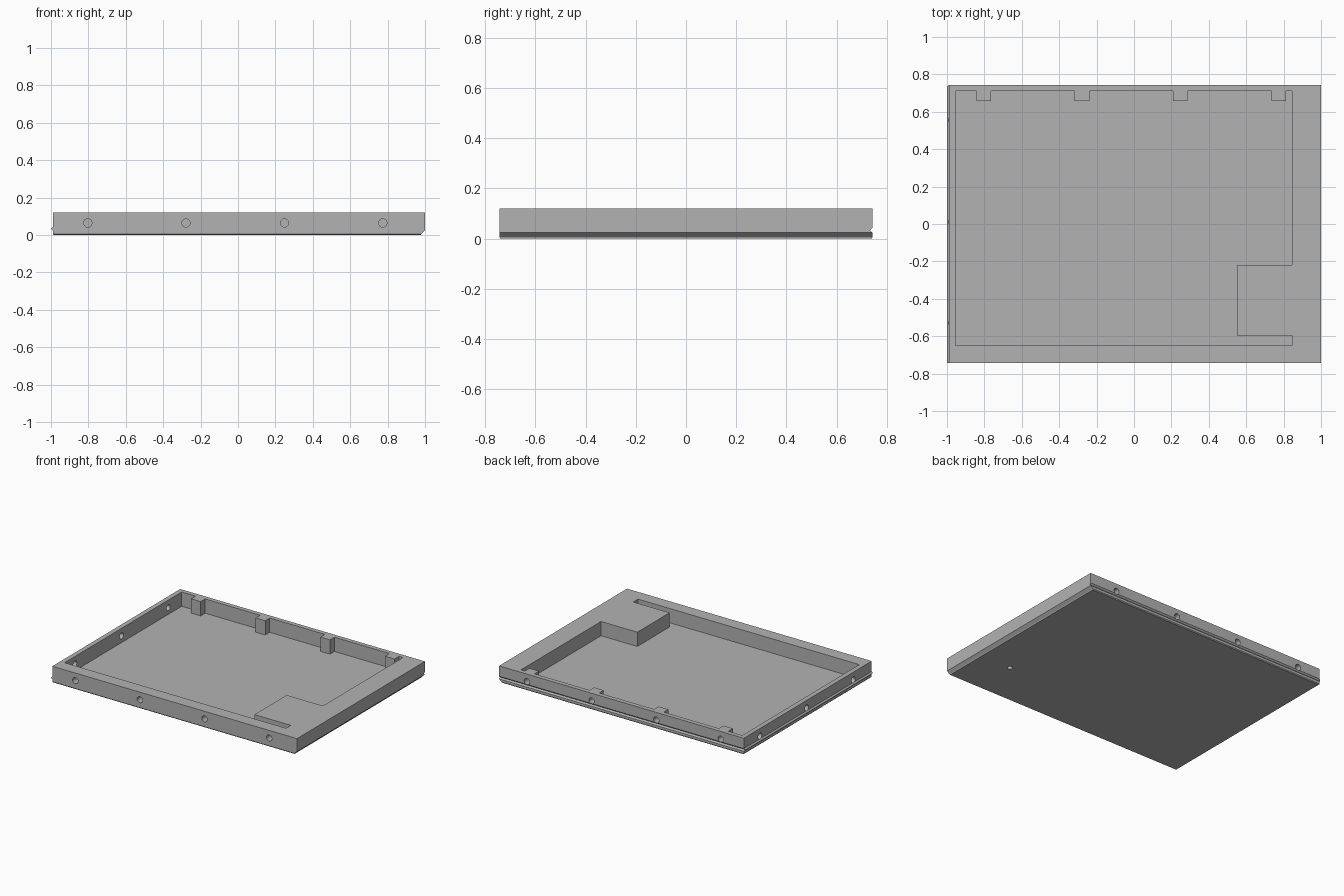
import bpy, bmesh, math
from mathutils import Matrix, Vector

cube = bpy.data.objects.get("Cube")
if cube:
    bpy.data.objects.remove(cube, do_unlink=True)

grey = bpy.data.materials.new("plain grey")
grey.use_nodes = True
colour = (0.45, 0.45, 0.45, 1)
grey.diffuse_color = colour
grey.node_tree.nodes["Principled BSDF"].inputs["Base Color"].default_value = colour


def make_object(name, bm):
    bmesh.ops.recalc_face_normals(bm, faces=bm.faces)
    mesh = bpy.data.meshes.new(name)
    bm.to_mesh(mesh)
    bm.free()
    mesh.materials.append(grey)
    obj = bpy.data.objects.new(name, mesh)
    bpy.context.collection.objects.link(obj)
    return obj


def loft(name, rings):
    bm = bmesh.new()
    loops = [[bm.verts.new(p) for p in ring] for ring in rings]
    bm.faces.new(loops[0])
    bm.faces.new(loops[-1])
    n = len(loops[0])
    for a, b in zip(loops, loops[1:]):
        for i in range(n):
            j = (i + 1) % n
            bm.faces.new((a[i], a[j], b[j], b[i]))
    return make_object(name, bm)


def rod(name, centre, direction, radius, length):
    bm = bmesh.new()
    turn = Vector((0, 0, 1)).rotation_difference(Vector(direction)).to_matrix().to_4x4()
    bmesh.ops.create_cone(bm, cap_ends=True, segments=32, radius1=radius, radius2=radius,
                          depth=length, matrix=Matrix.Translation(centre) @ turn)
    return make_object(name, bm)


def cut(target, cutter):
    cutter.hide_render = True
    mod = target.modifiers.new("cut", "BOOLEAN")
    mod.operation = "DIFFERENCE"
    mod.solver = "EXACT"
    mod.object = cutter
    bpy.context.view_layer.objects.active = target
    bpy.ops.object.modifier_apply(modifier=mod.name)
    bpy.data.objects.remove(cutter, do_unlink=True)


# Tray body: chamfer on +x, ridge on -x, groove along the back
levels = [  # z, x min, x max, y max
    (0, -0.985, 0.978, 0.738),
    (0.006, -0.99, 0.98, 0.743),
    (0.024, -0.99, 1, 0.743),
    (0.034, -1, 1, 0.733),
    (0.044, -0.99, 1, 0.743),
    (0.12, -0.99, 1, 0.743),
]
tray = loft("tray", [[(x0, -0.743 if z else -0.738, z), (x1, -0.743 if z else -0.738, z),
                      (x1, y1, z), (x0, y1, z)] for z, x0, x1, y1 in levels])

# Pocket outline with the corner block and four back tabs left standing
left, right, front, back = -0.955, 0.845, -0.65, 0.71
hole_xs = [-0.803, -0.278, 0.248, 0.774]
outline = [(left, front), (right, front), (right, -0.595), (0.55, -0.595),
           (0.55, -0.22), (right, -0.22), (right, back)]
for x in reversed(hole_xs):
    outline += [(x + 0.039, back), (x + 0.039, 0.658), (x - 0.039, 0.658), (x - 0.039, back)]
outline.append((left, back))
cut(tray, loft("pocket_cutter", [[(x, y, z) for x, y in outline] for z in (0.015, 0.2)]))

# Blind peg holes in the front and back walls
for x in hole_xs:
    for side in (-1, 1):
        cut(tray, rod("peg_cutter", (x, side * 0.743, 0.064), (0, 1, 0), 0.022, 0.12))

# Through holes in the thin side wall
for y in (-0.53, 0.012, 0.555):
    cut(tray, rod("side_cutter", (-0.97, y, 0.064), (1, 0, 0), 0.022, 0.1))

# Blind hole under the corner block
cut(tray, rod("base_cutter", (0.735, -0.41, 0), (0, 0, 1), 0.018, 0.16))

bpy.ops.object.select_all(action="DESELECT")
tray.select_set(True)
bpy.context.view_layer.objects.active = tray
bpy.ops.object.shade_smooth_by_angle(angle=math.radians(20))
